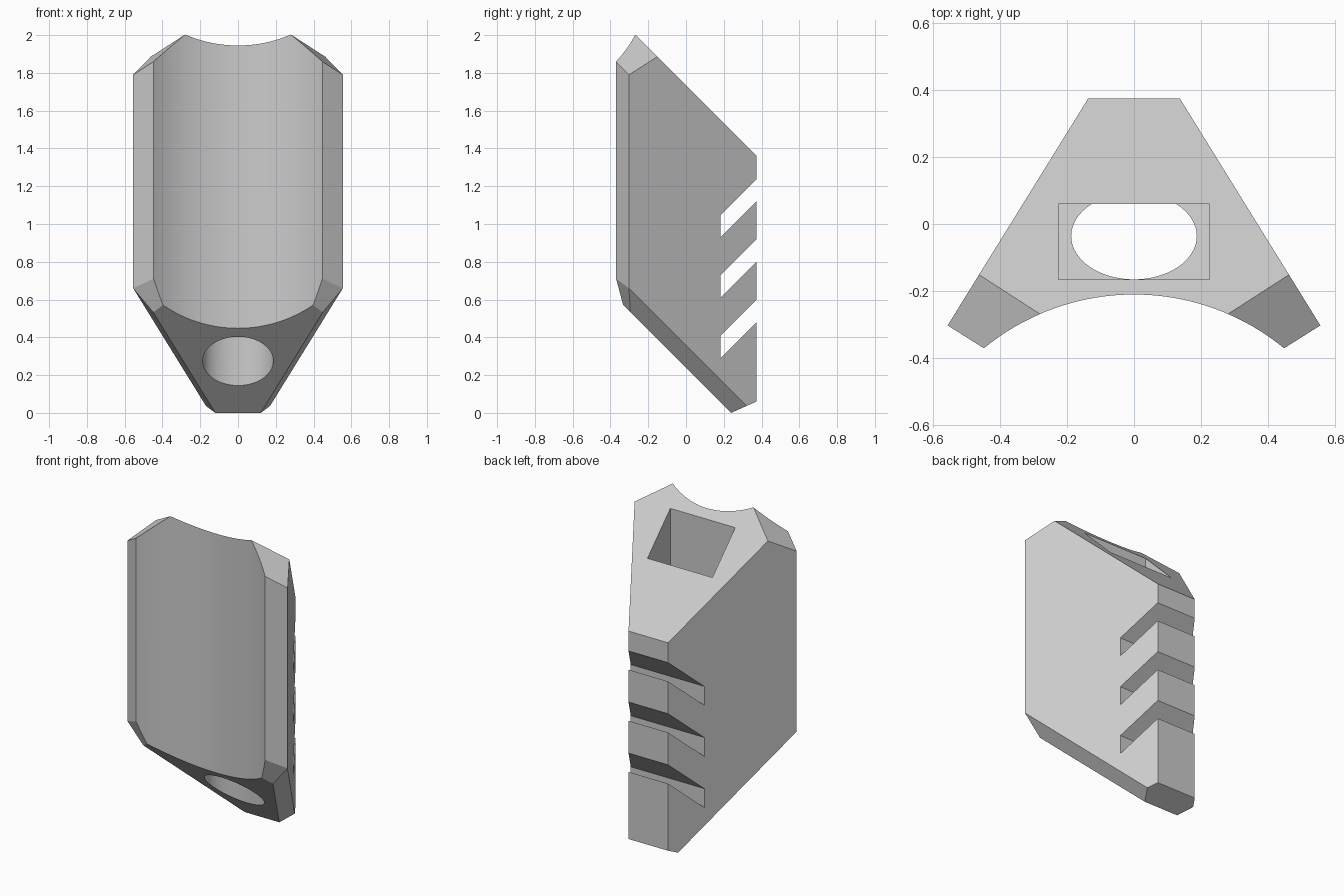
import bpy, bmesh, math
from mathutils import Vector

cube = bpy.data.objects.get("Cube")
if cube:
    bpy.data.objects.remove(cube, do_unlink=True)

grey = bpy.data.materials.new("plain grey")
grey.use_nodes = True
COLOUR = (0.6, 0.6, 0.6, 1)
grey.diffuse_color = COLOUR
grey.node_tree.nodes["Principled BSDF"].inputs["Base Color"].default_value = COLOUR


def make_object(name, bm):
    bmesh.ops.recalc_face_normals(bm, faces=bm.faces)
    mesh = bpy.data.meshes.new(name)
    bm.to_mesh(mesh)
    bm.free()
    mesh.materials.append(grey)
    obj = bpy.data.objects.new(name, mesh)
    bpy.context.collection.objects.link(obj)
    return obj


def add_prism(bm, lower, upper):
    """Solid between two matching rings of points."""
    a = [bm.verts.new(p) for p in lower]
    b = [bm.verts.new(p) for p in upper]
    bm.faces.new(a)
    bm.faces.new(b)
    for i in range(len(a)):
        j = (i + 1) % len(a)
        bm.faces.new((a[i], a[j], b[j], b[i]))


def add_side_profile(bm, profile, half_width):
    """Extrude a (y, z) profile across x."""
    add_prism(bm, [(-half_width, y, z) for y, z in profile],
              [(half_width, y, z) for y, z in profile])


def slice_off(bm, p, q, r):
    """Cut along the plane through three points, keeping the middle of the body."""
    p, q, r = Vector(p), Vector(q), Vector(r)
    normal = (q - p).cross(r - p).normalized()
    if normal.dot(Vector((0, 0, 0.9)) - p) > 0:
        normal.negate()
    cut = bmesh.ops.bisect_plane(bm, geom=bm.verts[:] + bm.edges[:] + bm.faces[:],
                                 dist=1e-5, plane_co=p, plane_no=normal, clear_outer=True)
    edges = [e for e in cut["geom_cut"] if isinstance(e, bmesh.types.BMEdge)]
    bmesh.ops.contextual_create(bm, geom=edges)


# Body: tapered plan with a hollow front
RADIUS, CENTRE_Y, HALF_CHORD, STEPS = 0.704, -0.914, 0.447, 40
half_angle = math.asin(HALF_CHORD / RADIUS)
angles = [half_angle * (1 - 2 * i / STEPS) for i in range(STEPS + 1)]
plan = [(-0.137, 0.373), (0.137, 0.373), (0.555, -0.302)]
plan += [(RADIUS * math.sin(a), CENTRE_Y + RADIUS * math.cos(a)) for a in angles]
plan.append((-0.555, -0.302))
bm = bmesh.new()
add_prism(bm, [(x, y, -0.5) for x, y in plan], [(x, y, 2.5) for x, y in plan])

# Sloping top, sloping underside and back toe
TOP, BOTTOM = 1.735, 0.238
for level in (TOP, BOTTOM):
    slice_off(bm, (0, 0, level), (1, 0, level), (0, 0.2, level - 0.2))
slice_off(bm, (0, 0.238, 0), (1, 0.238, 0), (0, 0.373, 0.06))

# Mirrored corner chamfers: top horn, underside edge, lower front tip
chamfers = [
    ((0.28, -0.268, 2.003), (0.463, -0.15, 1.885), (0.555, -0.302, 1.79)),
    ((0.12, 0.238, 0), (0.17, 0.32, 0.037), (0.555, -0.302, 0.66)),
    ((0.555, -0.302, 0.66), (0.447, -0.37, 0.71), (0.455, -0.29, 0.528)),
]
for points in chamfers:
    for side in (1, -1):
        slice_off(bm, *[(side * x, y, z) for x, y, z in points])
body = make_object("body", bm)

# Rectangular pocket with a sloping floor
FLOOR = 0.55
front, back = -0.166, 0.06
bm = bmesh.new()
add_side_profile(bm, [(front, FLOOR - front), (back, FLOOR - back),
                      (back, 2.3), (front, 2.3)], 0.225)
pocket = make_object("pocket_cutter", bm)

# Upright oval bore through the underside
ring = [(0.187 * math.cos(t), -0.036 + 0.129 * math.sin(t))
        for t in (math.tau * i / 64 for i in range(64))]
bm = bmesh.new()
add_prism(bm, [(x, y, -0.2 - y) for x, y in ring],
          [(x, y, FLOOR + 0.03 - y) for x, y in ring])
bore = make_object("bore_cutter", bm)

# Three slanted slots across the back
bm = bmesh.new()
for i in range(3):
    z = 0.29 + 0.32 * i
    add_side_profile(bm, [(0.183, z), (0.483, z + 0.3),
                          (0.483, z + 0.418), (0.183, z + 0.118)], 0.6)
slots = make_object("slot_cutter", bm)

bpy.context.view_layer.objects.active = body
for cutter in (pocket, bore, slots):
    mod = body.modifiers.new(cutter.name, "BOOLEAN")
    mod.operation, mod.solver, mod.object = "DIFFERENCE", "EXACT", cutter
    bpy.ops.object.modifier_apply(modifier=mod.name)
    bpy.data.objects.remove(cutter, do_unlink=True)

bpy.ops.object.select_all(action="DESELECT")
body.select_set(True)
bpy.ops.object.shade_smooth_by_angle(angle=math.radians(15))
